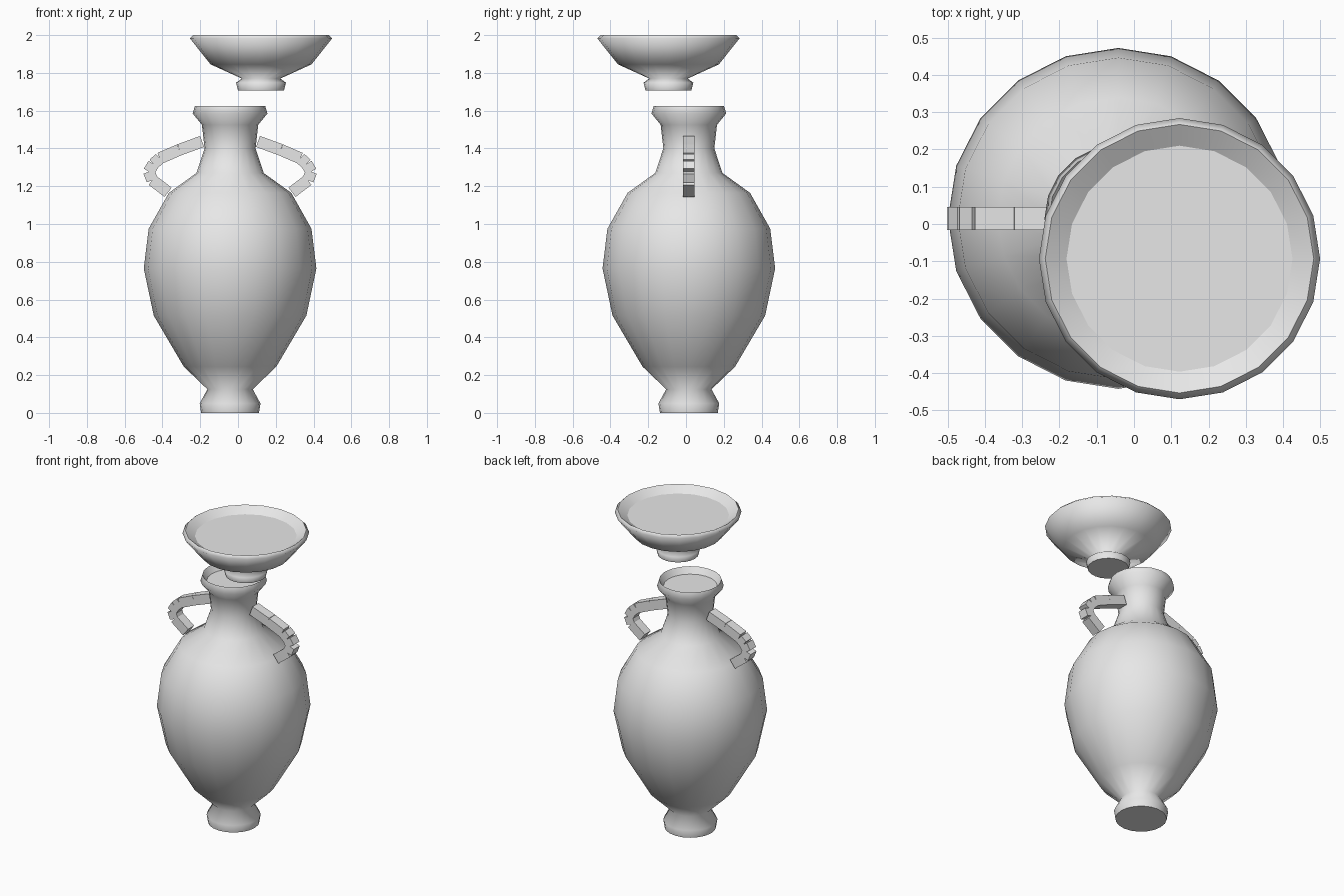
import bpy
import bmesh
import math
from mathutils import Matrix, Vector

cube = bpy.data.objects.get("Cube")
if cube:
    bpy.data.objects.remove(cube, do_unlink=True)

CLAY = (0.8, 0.8, 0.8, 1.0)
clay = bpy.data.materials.new("pale grey clay")
clay.use_nodes = True
clay.diffuse_color = CLAY
for node in clay.node_tree.nodes:
    if node.type == 'BSDF_PRINCIPLED':
        node.inputs["Base Color"].default_value = CLAY

SIDES = 20


def finish(name, bm, location):
    bmesh.ops.recalc_face_normals(bm, faces=bm.faces)
    mesh = bpy.data.meshes.new(name)
    bm.to_mesh(mesh)
    bm.free()
    mesh.materials.append(clay)
    obj = bpy.data.objects.new(name, mesh)
    obj.location = location
    bpy.context.scene.collection.objects.link(obj)
    return obj


def turned(name, profile, location):
    """Revolve (radius, height) points, smooth outside, crisp lip and caps."""
    bm = bmesh.new()
    rings = []
    for r, z in profile:
        angles = [2 * math.pi * i / SIDES for i in range(SIDES)]
        rings.append([bm.verts.new((r * math.cos(a), r * math.sin(a), z)) for a in angles])
    for low, high in zip(rings, rings[1:]):
        for i in range(SIDES):
            j = (i + 1) % SIDES
            bm.faces.new((low[i], low[j], high[j], high[i])).smooth = True
    caps = [bm.faces.new(rings[0]), bm.faces.new(rings[-1])]
    for cap in caps:
        for edge in cap.edges:
            edge.smooth = False
    # the lip is the ring just before the recessed disc
    lip = rings[-2]
    for i in range(SIDES):
        bm.edges.get((lip[i], lip[(i + 1) % SIDES])).smooth = False
    return finish(name, bm, location)


def handle(name, path, side, location):
    """Chain of square blocks, one along each step of the path."""
    bm = bmesh.new()
    for (x0, z0), (x1, z1) in zip(path, path[1:]):
        a, b = Vector((side * x0, 0, z0)), Vector((side * x1, 0, z1))
        along = b - a
        turn = Matrix.Rotation(-math.atan2(along.z, along.x), 4, 'Y')
        size = Matrix.Diagonal((along.length, 0.062, 0.062, 1))
        bmesh.ops.create_cube(bm, size=1, matrix=Matrix.Translation((a + b) / 2) @ turn @ size)
    return finish(name, bm, location)


# Jar: foot, belly, shoulder, neck, flared lip and recessed mouth
JAR_AT = (-0.042, 0.015, 0)
turned("jar_body", [
    (0.153, 0), (0.161, 0.05), (0.12, 0.125), (0.245, 0.245), (0.404, 0.515),
    (0.457, 0.765), (0.431, 0.975), (0.324, 1.165), (0.178, 1.27), (0.135, 1.4),
    (0.149, 1.525), (0.198, 1.585), (0.186, 1.625), (0.16, 1.585),
], JAR_AT)

# Loose bowl above the jar
turned("bowl", [
    (0.122, 1.708), (0.132, 1.748), (0.102, 1.77), (0.267, 1.845),
    (0.377, 1.983), (0.36, 2.0), (0.303, 1.963),
], (0.122, -0.093, 0))

# Pair of stepped handles
PATH = [(0.148, 1.437), (0.268, 1.393), (0.372, 1.348), (0.405, 1.318),
        (0.43, 1.277), (0.412, 1.232), (0.328, 1.168)]
for name, side in (("left_handle", 1), ("right_handle", -1)):
    handle(name, PATH, side, JAR_AT)
